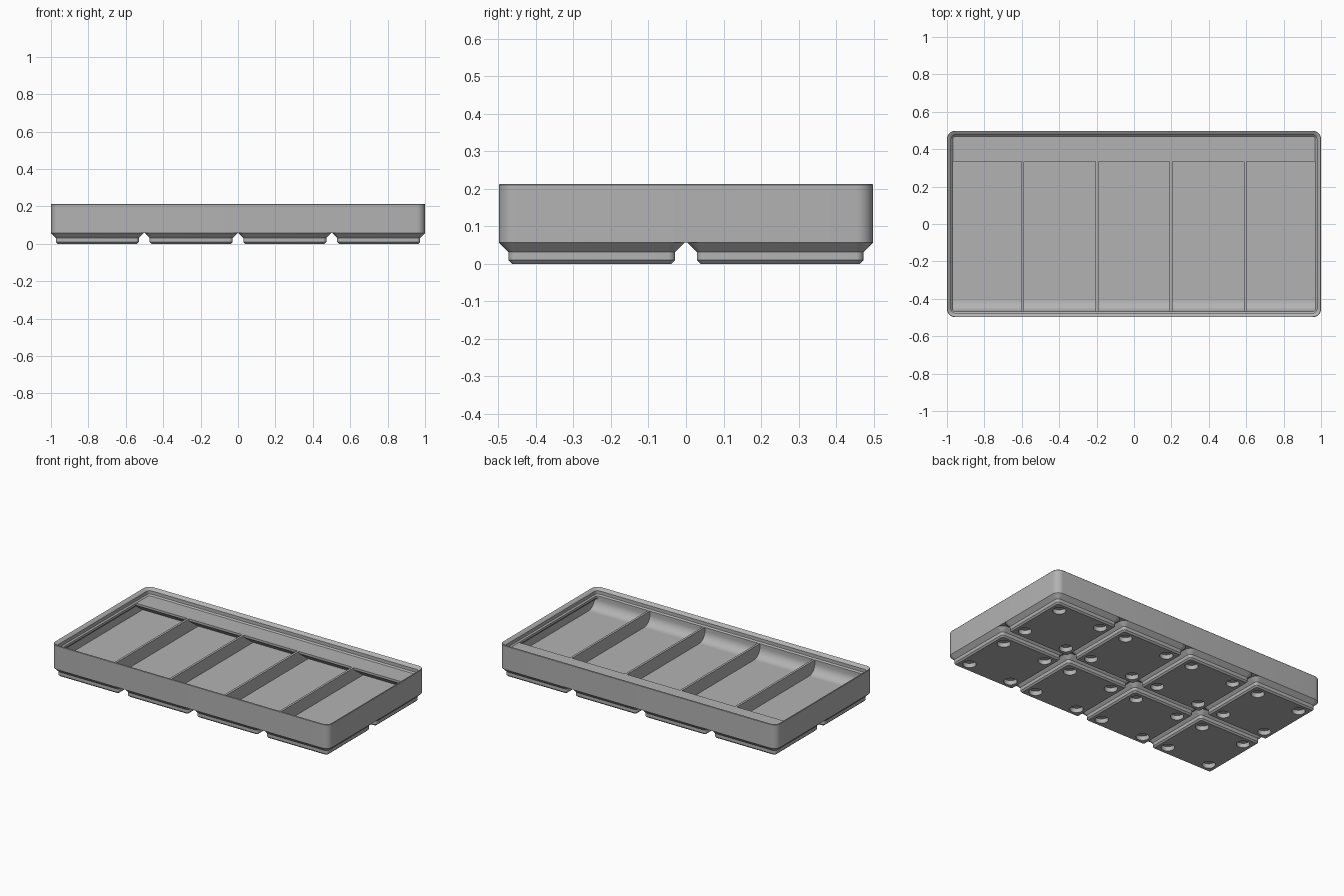
import bpy, bmesh, math

cube = bpy.data.objects.get("Cube")
if cube:
    bpy.data.objects.remove(cube)

S = 2 / 167.5                  # millimetres to scene units
HX, HY = 83.75, 41.75          # half size of the tray
PITCH, FOOT = 42, 20.75        # foot spacing and half width
FLOOR, RIM = 7, 14             # compartment floor and top

grey = bpy.data.materials.new("plain grey")
grey.use_nodes = True
colour = (0.45, 0.45, 0.45, 1)
grey.diffuse_color = colour
grey.node_tree.nodes["Principled BSDF"].inputs["Base Color"].default_value = colour


def finish(bm, name):
    bmesh.ops.scale(bm, vec=(S, S, S), verts=bm.verts)
    bmesh.ops.recalc_face_normals(bm, faces=bm.faces)
    mesh = bpy.data.meshes.new(name)
    bm.to_mesh(mesh)
    bm.free()
    mesh.materials.append(grey)
    obj = bpy.data.objects.new(name, mesh)
    bpy.context.collection.objects.link(obj)
    bpy.ops.object.select_all(action="DESELECT")
    obj.select_set(True)
    bpy.context.view_layer.objects.active = obj
    bpy.ops.object.shade_smooth_by_angle(angle=math.radians(30))
    return obj


def rounded_loop(bm, hx, hy, inset, z, steps=8):
    """Ring of vertices: rounded rectangle pulled in by inset."""
    r = 3.75 - inset
    ring = []
    for k, (sx, sy) in enumerate([(1, 1), (-1, 1), (-1, -1), (1, -1)]):
        for i in range(steps + 1):
            a = math.pi / 2 * (k + i / steps)
            ring.append(bm.verts.new((sx * (hx - 3.75) + r * math.cos(a),
                                      sy * (hy - 3.75) + r * math.sin(a), z)))
    return ring


def skin(bm, rings):
    for a, b in zip(rings, rings[1:]):
        for i in range(len(a)):
            j = (i + 1) % len(a)
            bm.faces.new((a[i], a[j], b[j], b[i]))


def prism(name, profile, x0, x1):
    """Extrude a (y, z) profile along x."""
    bm = bmesh.new()
    rings = [[bm.verts.new((x, y, z)) for y, z in profile] for x in (x0, x1)]
    skin(bm, rings)
    for ring in rings:
        bm.faces.new(ring)
    return finish(bm, name)


# Tray shell: outer wall, stacking lip, inner wall and floor
bm = bmesh.new()
shell = [(0, 4.75), (0, 17.6), (0.2, 17.85), (0.6, 17.75), (1.9, 16.5), (1.9, 14.7),
         (2.6, RIM), (2.6, 12.8), (0.95, 11.15), (0.95, FLOOR)]
rings = [rounded_loop(bm, HX, HY, inset, z) for inset, z in shell]
skin(bm, rings)
bm.faces.new(rings[0])
bm.faces.new(rings[-1])
finish(bm, "tray_shell")

# Curved scoop along the front wall
R, front = 5, -39.15
curve = [(front + R - R * math.cos(a), FLOOR + R - R * math.sin(a))
         for a in (math.pi / 2 * i / 10 for i in range(11))]
prism("front_scoop", [(-40, FLOOR - 0.1), (-40, RIM), (front, RIM)] + curve
      + [(front + R, FLOOR - 0.1)], -82.9, 82.9)

# Label shelf with a sloping underside along the back wall
edge = 28.06
prism("label_shelf", [(edge, RIM), (edge, 12.8), (36, FLOOR), (36, FLOOR - 0.1),
                      (40, FLOOR - 0.1), (40, RIM)], -82.9, 82.9)

# Four dividers, tucked under the shelf
wall = [(front, FLOOR - 0.1), (front, RIM), (edge, RIM), (edge, 13), (37, 13), (37, FLOOR - 0.1)]
for n in range(4):
    x = (n - 1.5) * 33.2
    prism(f"divider_{n + 1}", wall, x - 0.6, x + 0.6)

# Stepped foot with four round magnet recesses
bm = bmesh.new()
rings = [rounded_loop(bm, FOOT, FOOT, inset, z)
         for inset, z in [(0, 4.75), (2.15, 2.6), (2.15, 0.8), (2.95, 0)]]
skin(bm, rings)
mouths = [rings[-1]]
for sx in (-1, 1):
    for sy in (-1, 1):
        hole = [[bm.verts.new((sx * 13 + 3.25 * math.cos(math.tau * i / 32),
                               sy * 13 + 3.25 * math.sin(math.tau * i / 32), z))
                 for i in range(32)] for z in (0, 2.4)]
        skin(bm, hole)
        bm.faces.new(hole[1])
        mouths.append(hole[0])
border = [bm.edges.get((m[i - 1], m[i])) for m in mouths for i in range(len(m))]
bmesh.ops.triangle_fill(bm, use_beauty=True, use_dissolve=False, edges=border)
foot = finish(bm, "foot_1")

# Repeat the foot in a four by two grid
spots = [((i - 1.5) * PITCH * S, (j - 0.5) * PITCH * S, 0) for j in range(2) for i in range(4)]
foot.location = spots[0]
for n, spot in enumerate(spots[1:], 2):
    copy = foot.copy()
    copy.name = f"foot_{n}"
    copy.location = spot
    bpy.context.collection.objects.link(copy)
